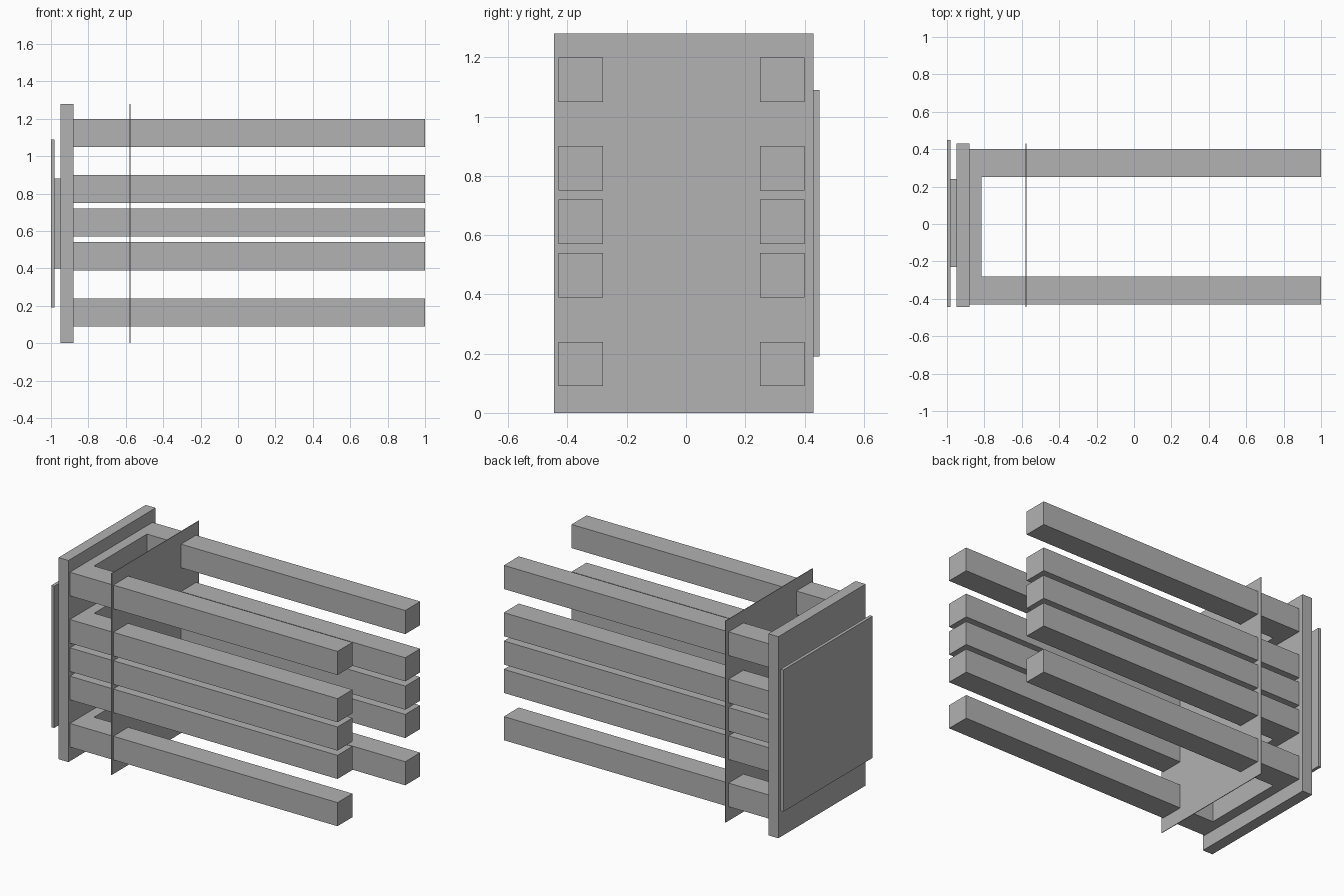
import bpy
import bmesh

cube = bpy.data.objects.get("Cube")
if cube:
    bpy.data.objects.remove(cube, do_unlink=True)

# Single grey finish
grey = bpy.data.materials.new("plain_grey")
grey.use_nodes = True
colour = (0.445, 0.445, 0.445, 1)
grey.diffuse_color = colour
grey.node_tree.nodes["Principled BSDF"].inputs["Base Color"].default_value = colour


def prism(name, outline, z0, z1):
    """Extrude a flat outline from z0 up to z1."""
    bm = bmesh.new()
    face = bm.faces.new([bm.verts.new((x, y, z0)) for x, y in outline])
    top = bmesh.ops.extrude_face_region(bm, geom=[face])["geom"]
    verts = [v for v in top if isinstance(v, bmesh.types.BMVert)]
    bmesh.ops.translate(bm, verts=verts, vec=(0, 0, z1 - z0))
    bmesh.ops.recalc_face_normals(bm, faces=bm.faces)
    mesh = bpy.data.meshes.new(name)
    bm.to_mesh(mesh)
    bm.free()
    mesh.materials.append(grey)
    obj = bpy.data.objects.new(name, mesh)
    bpy.context.collection.objects.link(obj)
    return obj


def box(name, x0, x1, y0, y1, z0, z1):
    return prism(name, [(x0, y0), (x1, y0), (x1, y1), (x0, y1)], z0, z1)


# Upright plates at the closed end
box("end_plate", -0.95, -0.88, -0.445, 0.43, 0, 1.28)
box("panel_spacer", -0.98, -0.95, -0.23, 0.24, 0.40, 0.88)
box("outer_panel", -1.0, -0.98, -0.445, 0.45, 0.19, 1.09)

# Thin sheet crossed by all the bars
box("thin_sheet", -0.579, -0.575, -0.445, 0.43, 0, 1.28)

# Stacked U-shaped forks: two long bars joined by a crossbar
root, inner, tip, width = -0.88, -0.815, 1.0, 0.15
front, back = -0.43, 0.40
u_outline = [(root, front), (tip, front), (tip, front + width),
             (inner, front + width), (inner, back - width),
             (tip, back - width), (tip, back), (root, back)]
for i, z in enumerate((0.09, 0.39, 0.57, 0.75, 1.05)):
    prism(f"fork_{i + 1}", u_outline, z, z + width)
